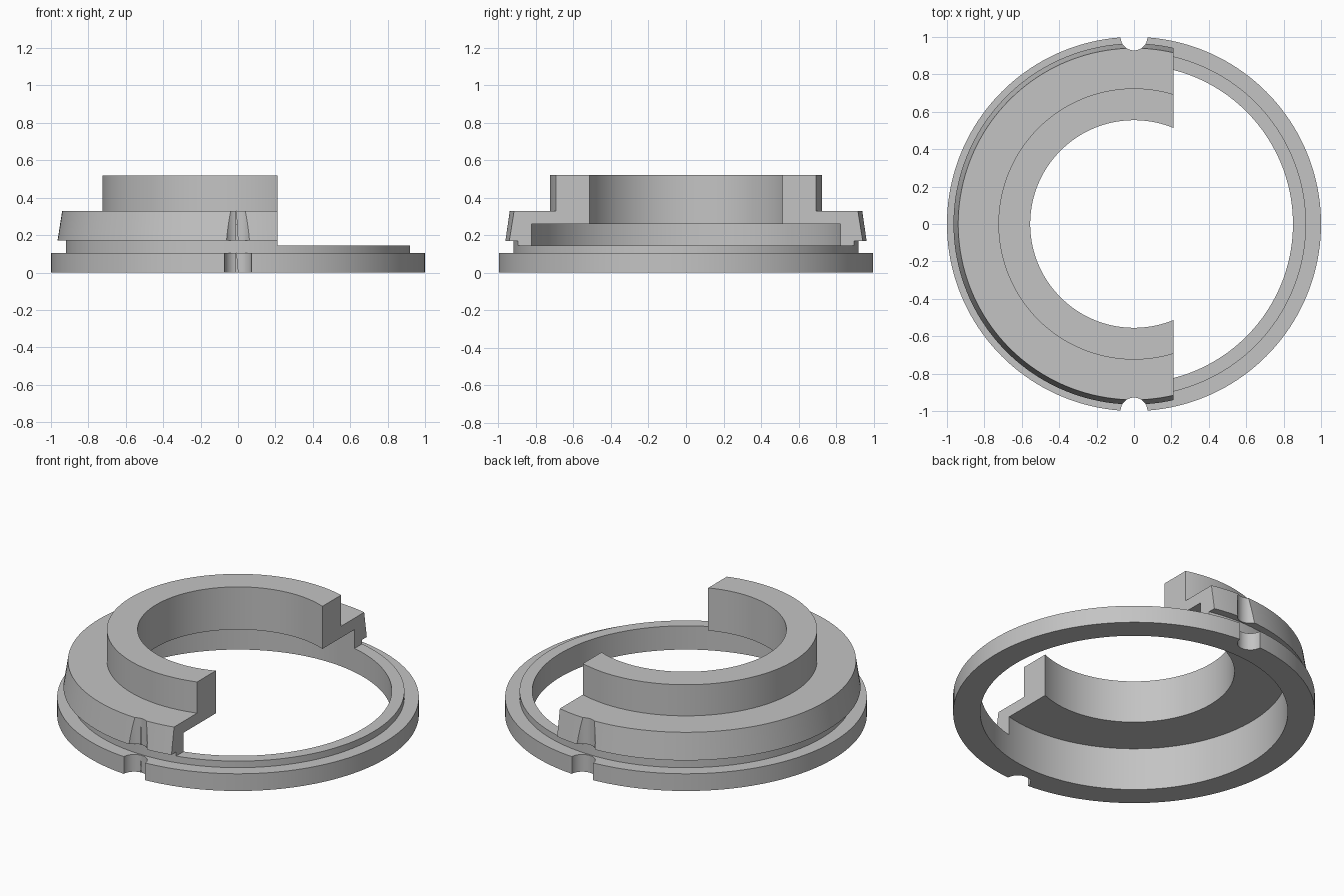
import bpy, bmesh, math
from mathutils import Matrix

cube = bpy.data.objects.get("Cube")
if cube:
    bpy.data.objects.remove(cube, do_unlink=True)

SEGMENTS = 160

grey = bpy.data.materials.new("plain grey")
grey.use_nodes = True
colour = (0.55, 0.55, 0.55, 1)
grey.diffuse_color = colour
grey.node_tree.nodes["Principled BSDF"].inputs["Base Color"].default_value = colour


def make_object(name, bm):
    bmesh.ops.recalc_face_normals(bm, faces=bm.faces)
    mesh = bpy.data.meshes.new(name)
    bm.to_mesh(mesh)
    bm.free()
    mesh.materials.append(grey)
    obj = bpy.data.objects.new(name, mesh)
    bpy.context.collection.objects.link(obj)
    return obj


def lathe(name, profile):
    """Turn a closed (radius, height) profile about the z axis."""
    bm = bmesh.new()
    rings = []
    for i in range(SEGMENTS):
        a = 2 * math.pi * i / SEGMENTS
        rings.append([bm.verts.new((r * math.cos(a), r * math.sin(a), z)) for r, z in profile])
    n = len(profile)
    for i in range(SEGMENTS):
        here, there = rings[i], rings[(i + 1) % SEGMENTS]
        for j in range(n):
            k = (j + 1) % n
            bm.faces.new((here[j], there[j], there[k], here[k]))
    return make_object(name, bm)


def cut(target, cutter):
    cutter.hide_render = True
    cutter.hide_set(True)
    mod = target.modifiers.new(cutter.name, "BOOLEAN")
    mod.operation = "DIFFERENCE"
    mod.solver = "EXACT"
    mod.object = cutter
    bpy.context.view_layer.objects.active = target
    bpy.ops.object.modifier_apply(modifier=mod.name)
    bpy.data.objects.remove(cutter, do_unlink=True)


# Flanged ring with a stepped, slightly flared collar
collar = lathe("stepped_collar_ring", [
    (0.85, 0), (1, 0), (1, 0.105), (0.92, 0.105),
    (0.92, 0.17), (0.965, 0.17), (0.94, 0.33),
    (0.725, 0.33), (0.725, 0.52), (0.555, 0.52),
    (0.555, 0.26), (0.85, 0.26)])

# Open side: the collar is removed down to the low rim
bm = bmesh.new()
bmesh.ops.create_cube(bm, size=1, matrix=Matrix.Translation((1.21, 0, 1.145))
                      @ Matrix.Diagonal((2, 3, 2, 1)))
cut(collar, make_object("opening_cutter", bm))

# Round notches at front and back
for side, y in (("front", -1), ("back", 1)):
    bm = bmesh.new()
    bmesh.ops.create_cone(bm, cap_ends=True, segments=48, radius1=0.072, radius2=0.072,
                          depth=2, matrix=Matrix.Translation((0, y, 0.2)))
    cut(collar, make_object(side + "_notch_cutter", bm))

# Smooth turned walls, crisp edges
bpy.ops.object.select_all(action="DESELECT")
collar.select_set(True)
bpy.context.view_layer.objects.active = collar
bpy.ops.object.shade_smooth_by_angle(angle=math.radians(30))
